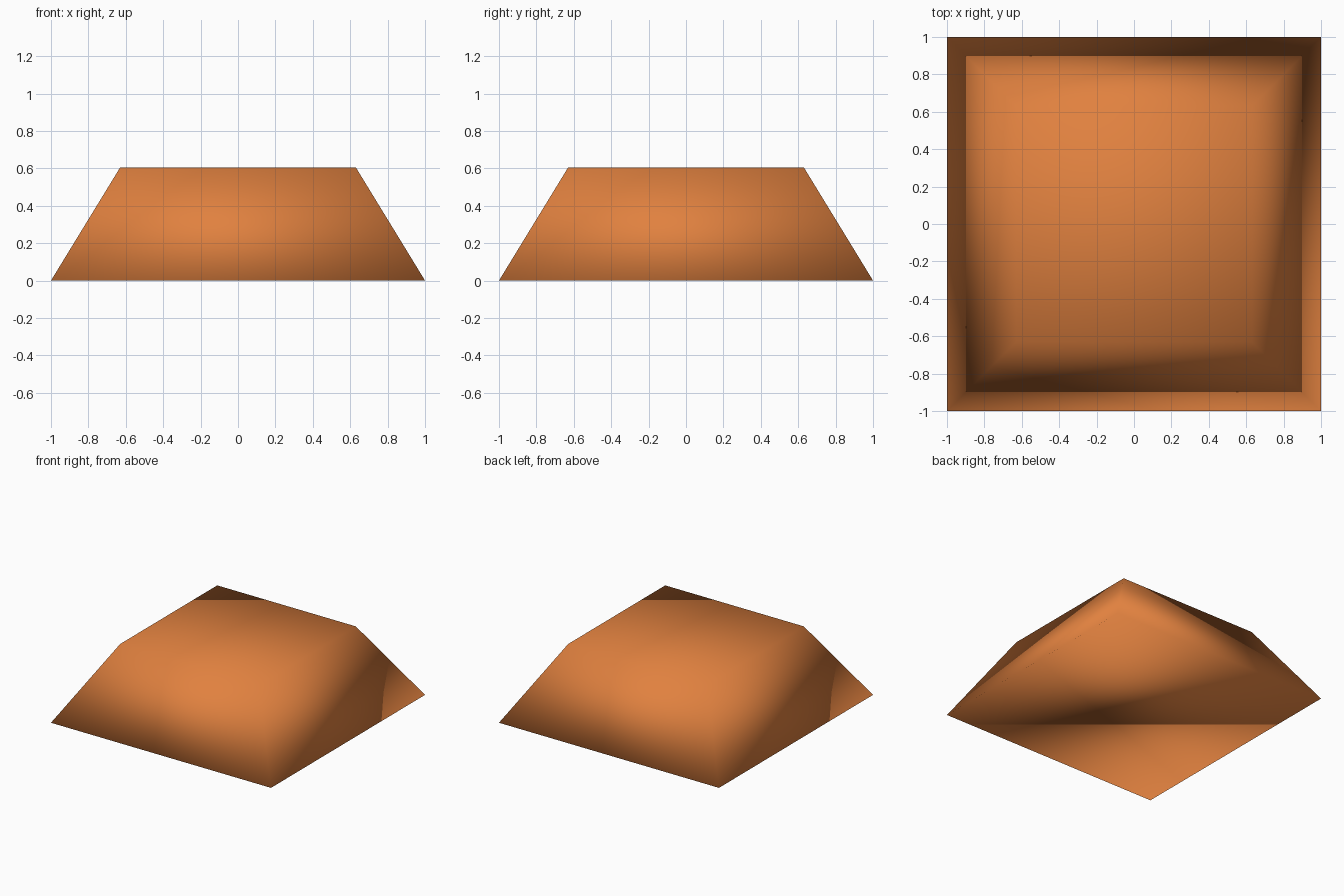
import bpy
import math

if "Cube" in bpy.data.objects:
    bpy.data.objects.remove(bpy.data.objects["Cube"])

BASE_HALF, TOP_HALF, HEIGHT = 1.0, 0.63, 0.605

# Tapered block: four-sided truncated pyramid with closed ends
bpy.ops.mesh.primitive_cone_add(
    vertices=4,
    radius1=BASE_HALF * math.sqrt(2),
    radius2=TOP_HALF * math.sqrt(2),
    depth=HEIGHT,
    end_fill_type='NGON',
    location=(0, 0, HEIGHT / 2),
    rotation=(0, 0, math.radians(45)),
)
block = bpy.context.object
block.name = "tapered_block"
bpy.ops.object.transform_apply(location=True, rotation=True, scale=True)

# Soft shading across every edge
bpy.ops.object.shade_smooth()

# Orange colour
orange = bpy.data.materials.new("orange")
orange.diffuse_color = (0.75, 0.22, 0.05, 1.0)
orange.use_nodes = True
orange.node_tree.nodes["Principled BSDF"].inputs["Base Color"].default_value = orange.diffuse_color
block.data.materials.append(orange)
